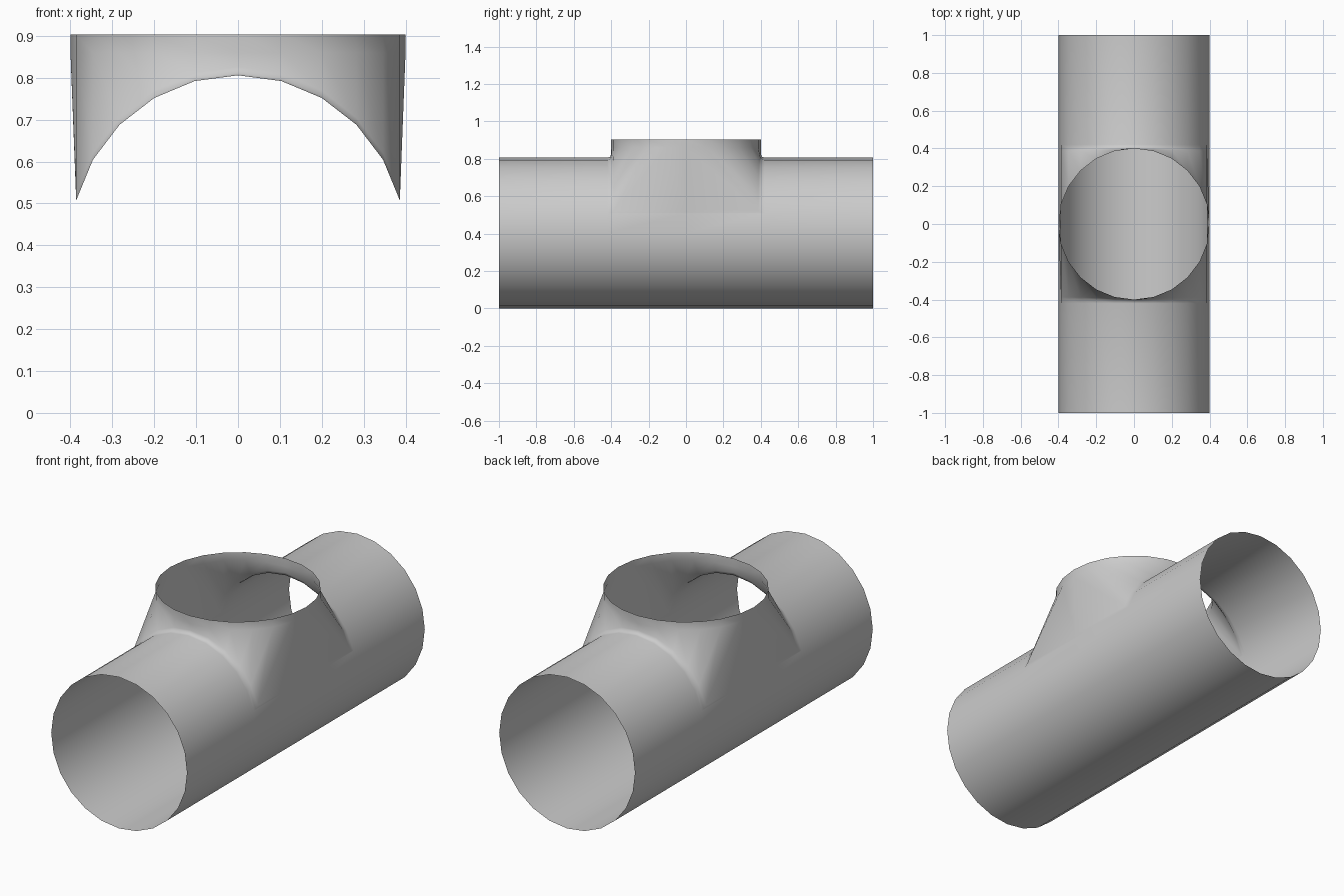
import bpy, bmesh, math
from mathutils import Vector

if "Cube" in bpy.data.objects:
    bpy.data.objects.remove(bpy.data.objects["Cube"])

N, R, ZC = 24, 0.4, 0.403      # sides, radius, pipe axis height
YC, YF = 0.4, 0.42             # collar face and outer fillet edge
bm = bmesh.new()


def bridge(a, b, skip=()):
    for k in range(N):
        if k not in skip:
            n = (k + 1) % N
            bm.faces.new((a[k], a[n], b[n], b[k]))


def pipe_ring(y, skip=()):
    ring = []
    for k in range(N):
        a = math.tau * k / N
        co = (R * math.cos(a), y, ZC + (R + 0.003) * math.sin(a))
        ring.append(None if k in skip else bm.verts.new(co))
    return ring


# main pipe, with the top left open between the two fillet rings
hole = range(1, 11)
front_end, front, back, back_end = [pipe_ring(y) for y in (-1, -YF, YF, 1)]
middle = pipe_ring(0, skip=range(2, 11))
bridge(front_end, front)
bridge(front, middle, hole)
bridge(middle, back, hole)
bridge(back, back_end)

# edge of the opening, in the same order as the round rim
base = ([middle[1]] + [back[k] for k in range(1, 12)] + [middle[11]]
        + [front[N - k] for k in range(13, N)])

# branch collar: round rim, straight lip, sloping wall, small fillet
rows = [[], [], [], []]
for j, v in enumerate(base):
    a = math.tau * j / N
    rim = Vector((R * math.cos(a), R * math.sin(a), 0.903))
    lip = Vector((rim.x, rim.y, 0.86))
    corner = v.co.copy()
    corner.y = max(-YC, min(YC, corner.y))
    wall = corner + (lip - corner).normalized() * 0.02
    fillet = v.co * 0.25 + corner * 0.5 + wall * 0.25
    for row, co in zip(rows, (rim, lip, wall, fillet)):
        row.append(bm.verts.new(co))
for upper, lower in zip(rows, rows[1:] + [base]):
    bridge(upper, lower)

bmesh.ops.recalc_face_normals(bm, faces=bm.faces)
# open shell: make sure the normals point outward
bm.normal_update()
low = min(bm.faces, key=lambda f: f.calc_center_median().z)
if low.normal.z > 0:
    bmesh.ops.reverse_faces(bm, faces=bm.faces)
for f in bm.faces:
    f.smooth = True

mesh = bpy.data.meshes.new("tee_pipe")
bm.to_mesh(mesh)
bm.free()
bpy.context.collection.objects.link(bpy.data.objects.new("tee_pipe", mesh))
